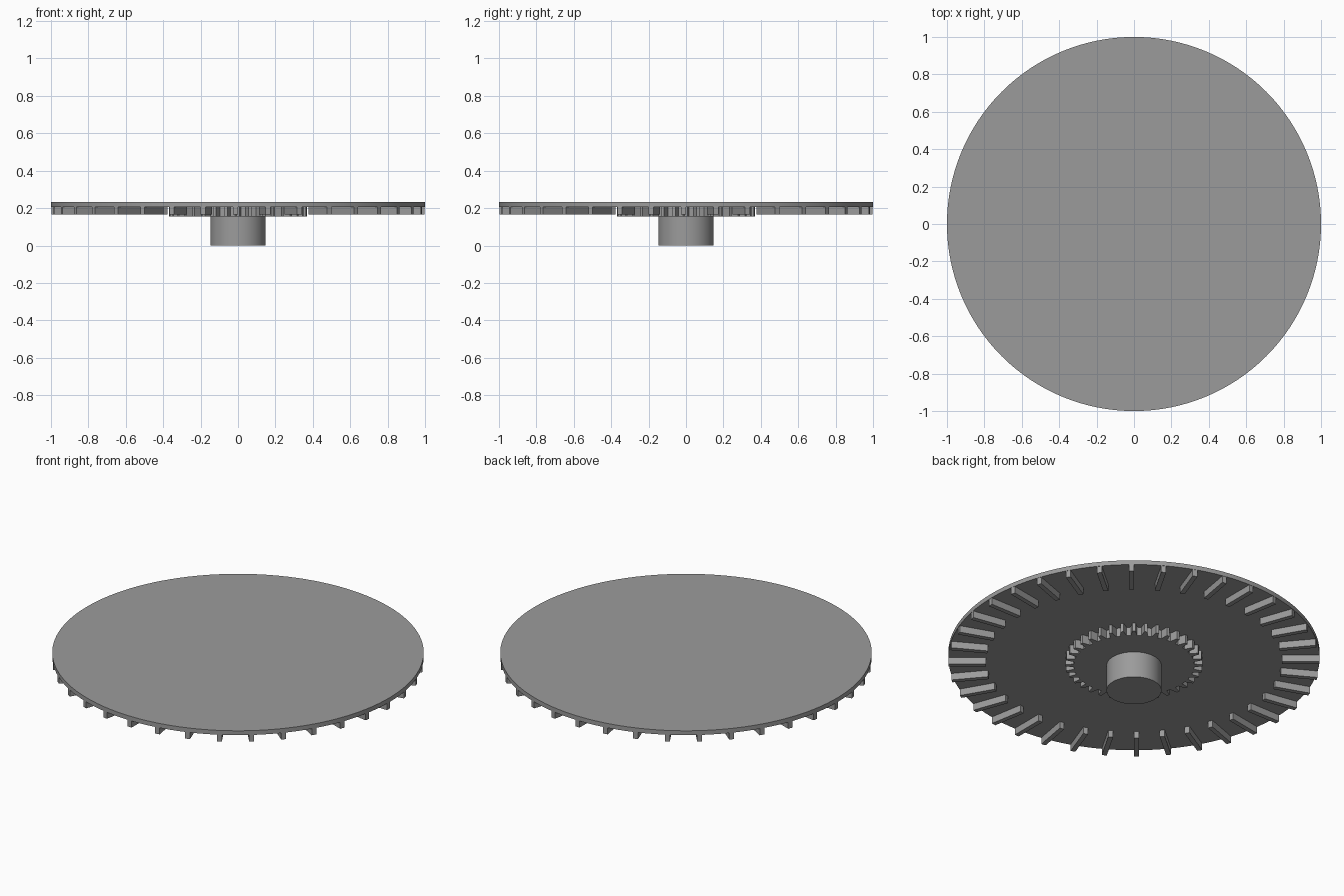
import bpy, bmesh, math
from mathutils import Matrix

if "Cube" in bpy.data.objects:
    bpy.data.objects.remove(bpy.data.objects["Cube"])

grey = bpy.data.materials.new("mid grey")
grey.diffuse_color = (0.33, 0.33, 0.33, 1)
grey.use_nodes = True
grey.node_tree.nodes["Principled BSDF"].inputs["Base Color"].default_value = grey.diffuse_color


def finish(bm, name, smooth=True):
    bmesh.ops.recalc_face_normals(bm, faces=bm.faces)
    mesh = bpy.data.meshes.new(name)
    bm.to_mesh(mesh)
    bm.free()
    mesh.materials.append(grey)
    obj = bpy.data.objects.new(name, mesh)
    bpy.context.collection.objects.link(obj)
    if smooth:
        bpy.ops.object.select_all(action='DESELECT')
        obj.select_set(True)
        bpy.context.view_layer.objects.active = obj
        bpy.ops.object.shade_smooth_by_angle(angle=math.radians(30))
    return obj


def prism(name, points, z0, z1, smooth=True):
    """Extrude a flat outline from z0 up to z1."""
    bm = bmesh.new()
    face = bm.faces.new([bm.verts.new((x, y, z0)) for x, y in points])
    ext = bmesh.ops.extrude_face_region(bm, geom=[face])
    top = [v for v in ext["geom"] if isinstance(v, bmesh.types.BMVert)]
    bmesh.ops.translate(bm, verts=top, vec=(0, 0, z1 - z0))
    return finish(bm, name, smooth)


def polar(r, a):
    return r * math.cos(a), r * math.sin(a)


def circle(r, n):
    return [polar(r, math.tau * i / n) for i in range(n)]


# Flat disc and central hub
prism("disc", circle(1.0, 128), 0.206, 0.232)
prism("hub", circle(0.148, 64), 0.0, 0.16)

# Solid gear: each tooth has a root pair and a narrower tip pair
TEETH = 36
step = math.tau / TEETH
gear = []
for i in range(TEETH):
    for r, f in ((0.325, -0.30), (0.37, -0.13), (0.37, 0.13), (0.325, 0.30)):
        gear.append(polar(r, (i + f) * step))
prism("gear", gear, 0.155, 0.207, smooth=False)

# Ring of straight ribs under the rim, each set with one side on the radius
RIBS = 36
bm = bmesh.new()
for i in range(RIBS):
    place = (Matrix.Rotation(math.tau * i / RIBS, 4, 'Z')
             @ Matrix.Translation((0.898, -0.0135, 0.1865))
             @ Matrix.Diagonal((0.2, 0.027, 0.041, 1)))
    bmesh.ops.create_cube(bm, size=1, matrix=place)
finish(bm, "rim_ribs", smooth=False)
